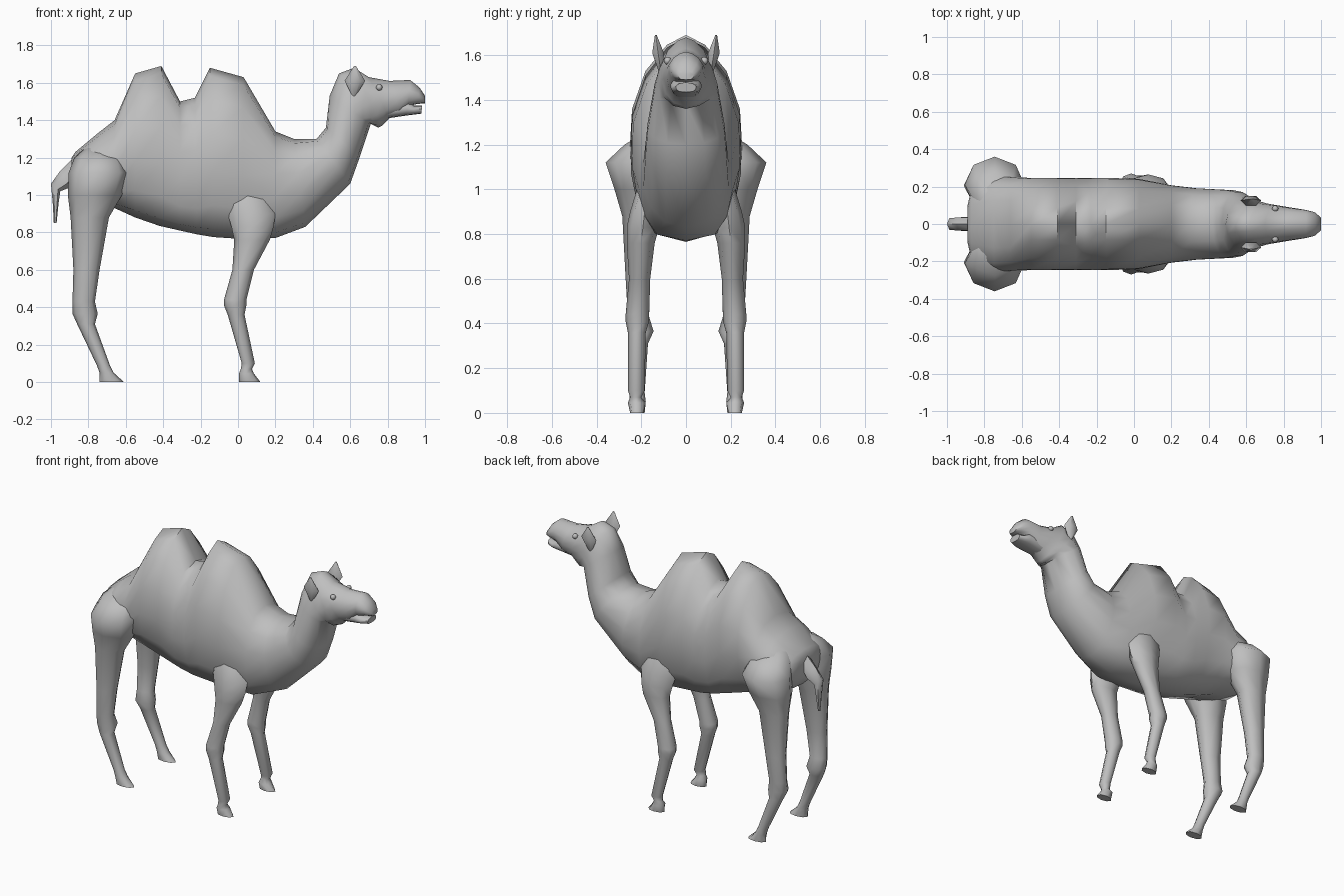
import bpy
import bmesh
import math

if "Cube" in bpy.data.objects:
    bpy.data.objects.remove(bpy.data.objects["Cube"], do_unlink=True)

# One plain coat colour for the whole animal
coat = bpy.data.materials.new("grey_coat")
coat.use_nodes = True
COLOUR = (0.52, 0.52, 0.52, 1)
coat.diffuse_color = COLOUR
coat.node_tree.nodes["Principled BSDF"].inputs["Base Color"].default_value = COLOUR


def finish(name, bm, angle):
    """Turn a bmesh into a shaded object wearing the coat material."""
    bmesh.ops.recalc_face_normals(bm, faces=bm.faces)
    mesh = bpy.data.meshes.new(name)
    bm.to_mesh(mesh)
    bm.free()
    mesh.materials.append(coat)
    obj = bpy.data.objects.new(name, mesh)
    bpy.context.scene.collection.objects.link(obj)
    bpy.ops.object.select_all(action="DESELECT")
    obj.select_set(True)
    bpy.context.view_layer.objects.active = obj
    bpy.ops.object.shade_smooth_by_angle(angle=math.radians(angle))


def loft(name, rings, angle=60):
    """Skin a closed tube through rings that have equal point counts."""
    bm = bmesh.new()
    loops = [[bm.verts.new(point) for point in ring] for ring in rings]
    for lower, upper in zip(loops, loops[1:]):
        for i in range(len(lower)):
            j = i - 1
            bm.faces.new((lower[j], lower[i], upper[i], upper[j]))
    bm.faces.new(loops[0])
    bm.faces.new(loops[-1])
    finish(name, bm, angle)


def turns(sides):
    return [math.tau * i / sides for i in range(sides)]


def upright(top_x, top_z, low_x, low_z, half_width, sides=14):
    """Cross-section spanning a top and an underside point of the side profile.
    Humps and skull narrow to a ridge; belly and muzzle are broad below."""
    ridge = 1.3 if top_z > 1.51 else .85
    belly = .9 if .09 < half_width < .2 else .58
    ring = []
    for a in turns(sides):
        t = (1 + math.cos(a)) / 2
        power = ridge if t > .5 else belly
        side = math.copysign(abs(math.sin(a)) ** power, math.sin(a))
        ring.append((low_x + (top_x - low_x) * t, half_width * side,
                     low_z + (top_z - low_z) * t))
    return ring


def level(back, front, inner, outer, z, side, sides=8):
    """Horizontal oval section of a limb, placed on one side of the body."""
    mid_x, mid_y = (back + front) / 2, (inner + outer) / 2
    return [(mid_x + (front - back) / 2 * math.cos(a),
             side * (mid_y + (outer - inner) / 2 * math.sin(a)), z)
            for a in turns(sides)]


# Trunk with two humps, neck, skull and upper muzzle: top x, z, underside x, z, half width
trunk = [
    (-.89, 1.20, -.89, 1.06, .10),
    (-.87, 1.23, -.86, 1.00, .21),
    (-.75, 1.33, -.74, .95, .26),
    (-.66, 1.40, -.66, .93, .255),
    (-.55, 1.65, -.55, .88, .25),
    (-.41, 1.69, -.42, .835, .25),
    (-.31, 1.50, -.31, .81, .25),
    (-.23, 1.52, -.22, .79, .25),
    (-.15, 1.68, -.13, .775, .25),
    (.03, 1.63, .02, .765, .245),
    (.20, 1.34, .20, .77, .21),
    (.30, 1.30, .36, .83, .195),
    (.42, 1.30, .60, 1.06, .185),
    (.47, 1.36, .65, 1.20, .175),
    (.49, 1.53, .71, 1.38, .145),
    (.54, 1.65, .75, 1.36, .125),
    (.62, 1.68, .77, 1.37, .112),
    (.70, 1.63, .81, 1.41, .102),
    (.81, 1.61, .87, 1.43, .088),
    (.92, 1.615, .91, 1.475, .077),
    (.97, 1.575, .96, 1.487, .065),
    (1.0, 1.53, 1.0, 1.49, .035),
]
loft("body_neck_and_head", [upright(*row) for row in trunk])

# Lower jaw, left slightly open below the muzzle
jaw = [
    (.80, 1.50, .80, 1.41, .065),
    (.91, 1.50, .90, 1.425, .07),
    (.94, 1.478, .94, 1.43, .062),
    (.985, 1.478, .98, 1.435, .045),
]
loft("lower_jaw", [upright(*row) for row in jaw], 40)

# Hanging tail
tail = [
    (-.85, 1.23, -.86, 1.12, .04),
    (-.95, 1.13, -.90, 1.04, .04),
    (-1.0, 1.06, -.95, 1.02, .035),
    (-.99, .95, -.96, .95, .022),
    (-.985, .85, -.97, .85, .008),
]
loft("tail", [upright(*row, sides=6) for row in tail])

# Limb sections: back x, front x, inner y, outer y, height
hind_leg = [
    (-.82, -.66, .05, .19, 1.25),
    (-.875, -.61, .05, .275, 1.20),
    (-.905, -.585, .06, .36, 1.12),
    (-.91, -.62, .09, .32, 1.0),
    (-.895, -.69, .13, .285, .88),
    (-.88, -.74, .16, .27, .60),
    (-.885, -.765, .165, .26, .43),
    (-.885, -.75, .145, .255, .365),
    (-.86, -.765, .17, .255, .31),
    (-.755, -.685, .185, .25, .09),
    (-.74, -.665, .18, .255, .05),
    (-.74, -.61, .185, .25, 0),
]
front_leg = [
    (-.02, .10, .08, .17, 1.08),
    (-.06, .16, .11, .22, 1.0),
    (-.055, .20, .12, .25, .90),
    (-.035, .19, .12, .265, .83),
    (-.02, .17, .14, .265, .76),
    (-.03, .085, .16, .255, .60),
    (-.075, .045, .165, .27, .44),
    (-.075, .045, .165, .27, .41),
    (-.055, .035, .18, .26, .36),
    (.02, .09, .185, .26, .10),
    (.015, .075, .2, .25, .07),
    (.005, .085, .18, .26, .045),
    (.005, .12, .19, .25, 0),
]
ear = [
    (.61, .63, .10, .125, 1.53),
    (.57, .68, .095, .155, 1.61),
    (.62, .63, .13, .14, 1.69),
]

# Paired parts on both flanks
for label, side in (("near", -1), ("far", 1)):
    for part, rows, sides, angle in (("hind_leg", hind_leg, 8, 60),
                                     ("front_leg", front_leg, 8, 60),
                                     ("ear", ear, 6, 50)):
        rings = [level(*row, side, sides) for row in rows]
        loft(f"{part}_{label}_side", rings, angle)

    # Small bead eye
    bm = bmesh.new()
    bmesh.ops.create_uvsphere(bm, u_segments=12, v_segments=8, radius=.017)
    bmesh.ops.translate(bm, vec=(.755, side * .082, 1.575), verts=bm.verts)
    finish(f"eye_{label}_side", bm, 60)
